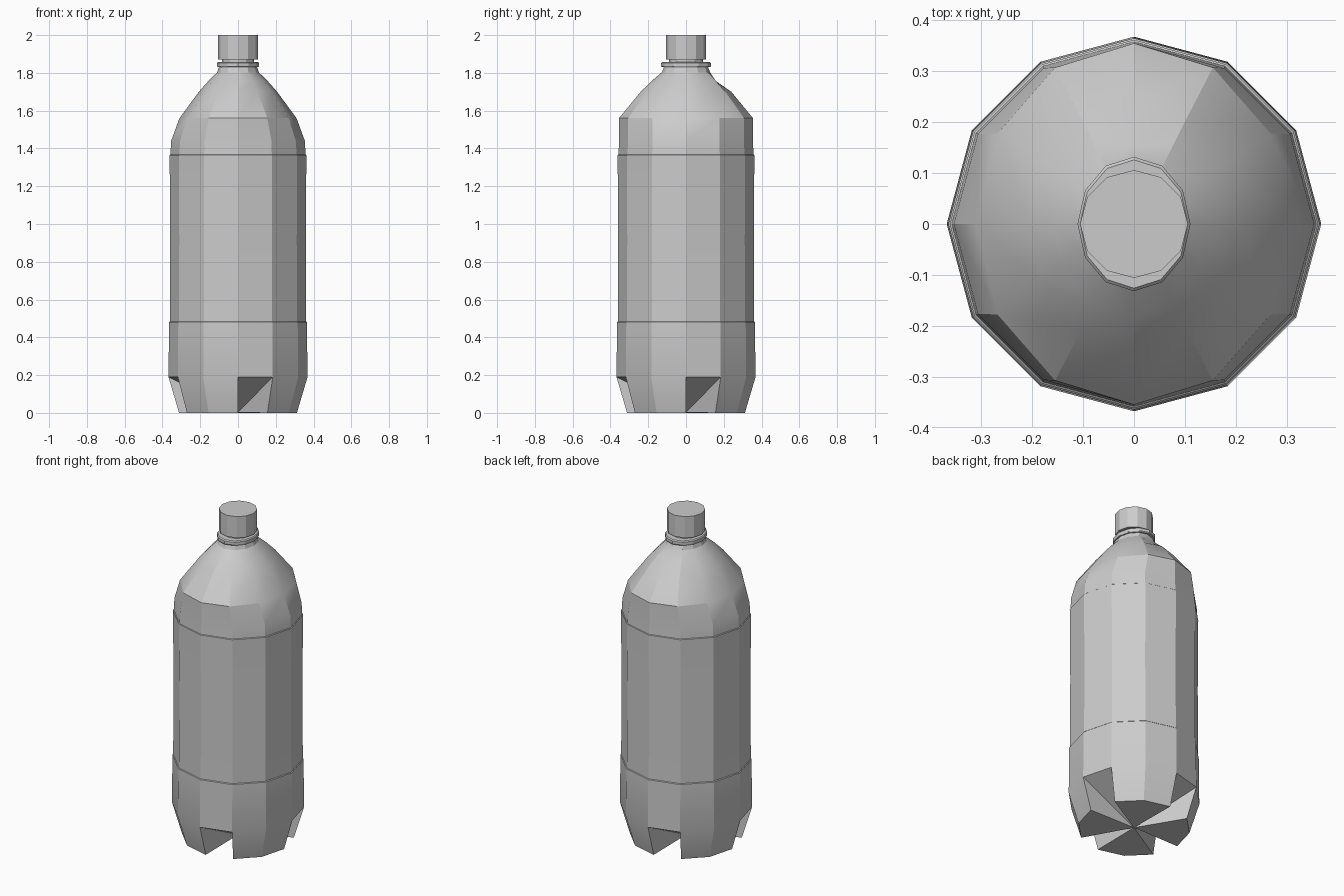
import bpy, bmesh
from math import cos, sin, radians

if "Cube" in bpy.data.objects:
    bpy.data.objects.remove(bpy.data.objects["Cube"])

N = 12


def ring(bm, rx, ry, z):
    return [bm.verts.new((rx * cos(radians(30 * i)), ry * sin(radians(30 * i)), z)) for i in range(N)]


def bridge(bm, a, b, skip=()):
    for i in range(N):
        if i not in skip:
            j = (i + 1) % N
            bm.faces.new((a[i], a[j], b[j], b[i]))


def finish(bm, name, angle=24):
    bmesh.ops.recalc_face_normals(bm, faces=bm.faces)
    mesh = bpy.data.meshes.new(name)
    bm.to_mesh(mesh)
    bm.free()
    obj = bpy.data.objects.new(name, mesh)
    bpy.context.collection.objects.link(obj)
    bpy.ops.object.select_all(action='DESELECT')
    obj.select_set(True)
    bpy.context.view_layer.objects.active = obj
    bpy.ops.object.shade_smooth_by_angle(angle=radians(angle))
    return obj


def lathe(name, profile):
    """Closed 12-sided solid from (rx, ry, z) rings."""
    bm = bmesh.new()
    rings = [ring(bm, *p) for p in profile]
    for a, b in zip(rings, rings[1:]):
        bridge(bm, a, b)
    bm.faces.new(rings[0])
    bm.faces.new(rings[-1])
    return finish(bm, name)


# Bottle body: feet, wall, recessed label band, slightly oval shoulder
profile = [
    (.312, .312, 0), (.368, .368, .19), (.365, .365, .48), (.361, .361, .484),
    (.359, .359, .92), (.362, .362, 1.365), (.358, .358, 1.368), (.354, .354, 1.44),
    (.31, .355, 1.56), (.207, .24, 1.70), (.157, .182, 1.757), (.11, .128, 1.803),
    (.10, .115, 1.835),
]
bm = bmesh.new()
rings = [ring(bm, *p) for p in profile]
notches = range(0, N, 3)
bridge(bm, rings[0], rings[1], skip=notches)
for a, b in zip(rings[1:], rings[2:]):
    bridge(bm, a, b)
bm.faces.new(rings[-1])
rings[10][3].co.y = .155  # small dent at the back of the shoulder

# Underside: four feet separated by sloping notches that meet in the centre
centre = bm.verts.new((0, 0, 0.003))
foot, rim = rings[0], rings[1]
for i in range(N):
    j = (i + 1) % N
    if i in notches:
        bm.faces.new((centre, rim[i], rim[j]))
        bm.faces.new((centre, foot[i], rim[i]))
        bm.faces.new((centre, foot[j], rim[j]))
    else:
        bm.faces.new((centre, foot[i], foot[j]))
finish(bm, "bottle_body")

# Neck with its collar
lathe("neck", [(.085, .09, 1.82), (.085, .09, 1.88)])
lathe("neck_collar", [(.108, .128, 1.83), (.111, .132, 1.835), (.111, .132, 1.852), (.106, .126, 1.858)])

# Screw cap
lathe("cap", [(.106, .106, 1.87), (.106, .106, 2.0)])
